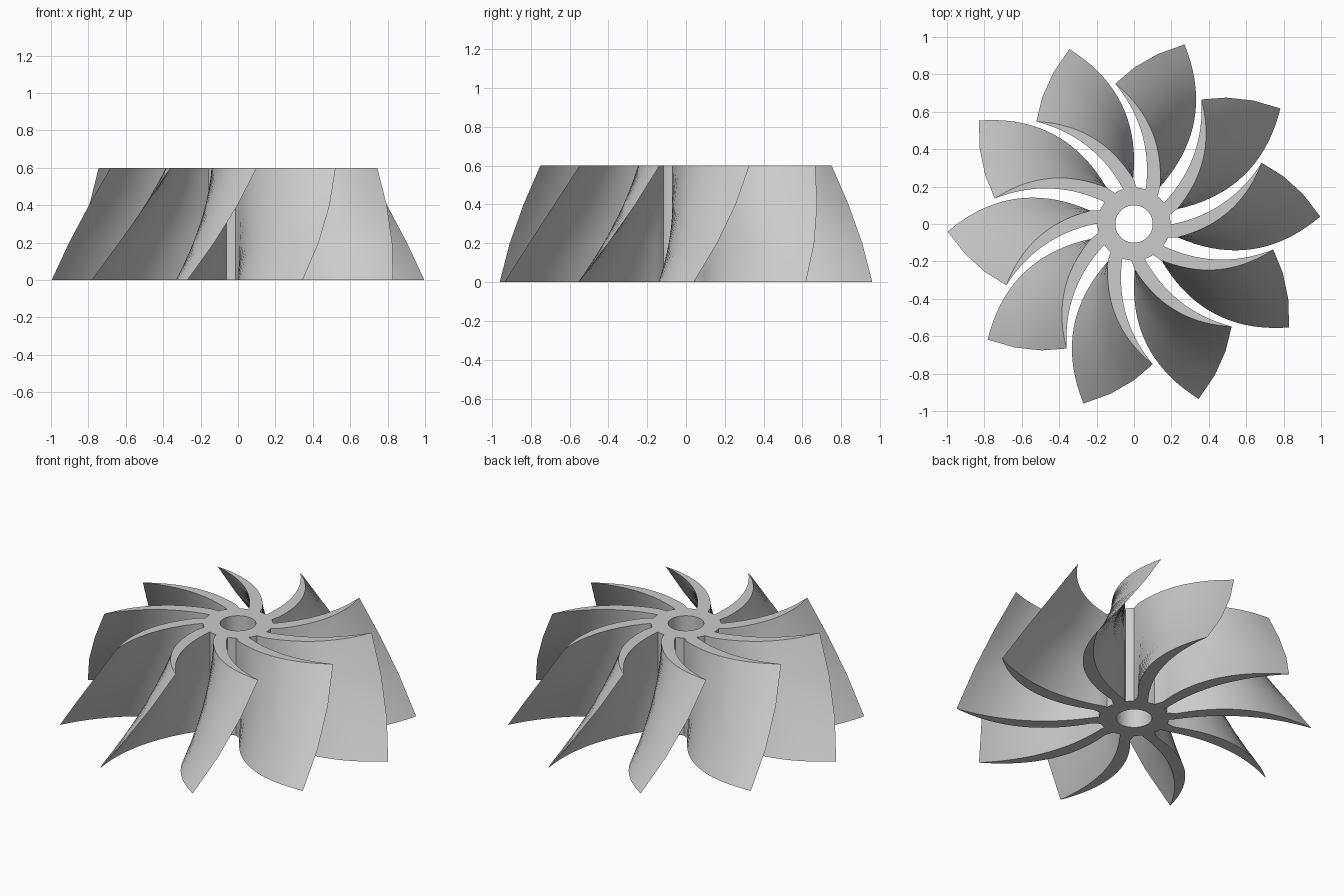
import bpy, bmesh, math
from mathutils import Vector, Matrix

HEIGHT = 0.6
BLADES = 10
LAYERS = 3      # straight steps from bottom to top
STEPS = 18      # points along each curved side

if "Cube" in bpy.data.objects:
    bpy.data.objects.remove(bpy.data.objects["Cube"], do_unlink=True)

grey = bpy.data.materials.new("plain grey")
grey.use_nodes = True
colour = (0.6, 0.6, 0.6, 1)
grey.diffuse_color = colour
grey.node_tree.nodes["Principled BSDF"].inputs["Base Color"].default_value = colour


def lerp(a, b, t):
    return a + (b - a) * t


def finish(bm, name):
    bmesh.ops.recalc_face_normals(bm, faces=bm.faces)
    mesh = bpy.data.meshes.new(name)
    bm.to_mesh(mesh)
    bm.free()
    mesh.materials.append(grey)
    obj = bpy.data.objects.new(name, mesh)
    bpy.context.collection.objects.link(obj)
    bpy.ops.object.select_all(action='DESELECT')
    obj.select_set(True)
    bpy.context.view_layer.objects.active = obj
    bpy.ops.object.shade_smooth_by_angle(angle=math.radians(30))
    return obj


def bowed(root, tip, sag):
    """Curve from root to tip, bowed to its right by sag."""
    d = (tip - root).normalized()
    side = Vector((d.y, -d.x))
    return [root.lerp(tip, i / STEPS) + side * 4 * sag * (i / STEPS) * (1 - i / STEPS)
            for i in range(STEPS + 1)]


def section(t):
    """Crescent outline at height fraction t: the root stays, the tip sweeps."""
    a = math.radians(lerp(74.3, 97.6, t))
    tip = lerp(0.997, 0.757, t) * Vector((math.cos(a), math.sin(a)))
    convex = bowed(Vector((0.14, 0.2)), tip, lerp(0.12, 0.078, t))
    concave = bowed(Vector((0.065, 0.2)), tip, lerp(0.085, 0.06, t))
    inner = [Vector((0.05, 0.13)), Vector((0.12, 0.13))]
    return convex + concave[-2::-1] + inner


def loft(bm, rings):
    for low, high in zip(rings, rings[1:]):
        for i in range(len(low)):
            j = (i + 1) % len(low)
            bm.faces.new((low[i], low[j], high[j], high[i]))


# Blades: crescent sections lofted upward, repeated around the hub
for k in range(BLADES):
    bm = bmesh.new()
    rings = []
    for layer in range(LAYERS + 1):
        t = layer / LAYERS
        rings.append([bm.verts.new((p.x, p.y, t * HEIGHT)) for p in section(t)])
    loft(bm, rings)
    bm.faces.new(rings[0][::-1])
    bm.faces.new(rings[-1])
    bm.transform(Matrix.Rotation(k * math.tau / BLADES, 4, 'Z'))
    finish(bm, f"blade_{k + 1}")

# Hub: a thick tube with a straight bore
bm = bmesh.new()
rings = []
for r, z in ((0.1, 0), (0.195, 0), (0.195, HEIGHT), (0.1, HEIGHT)):
    rings.append([bm.verts.new((r * math.cos(i * math.tau / 64), r * math.sin(i * math.tau / 64), z))
                  for i in range(64)])
loft(bm, rings + rings[:1])
finish(bm, "hub")
